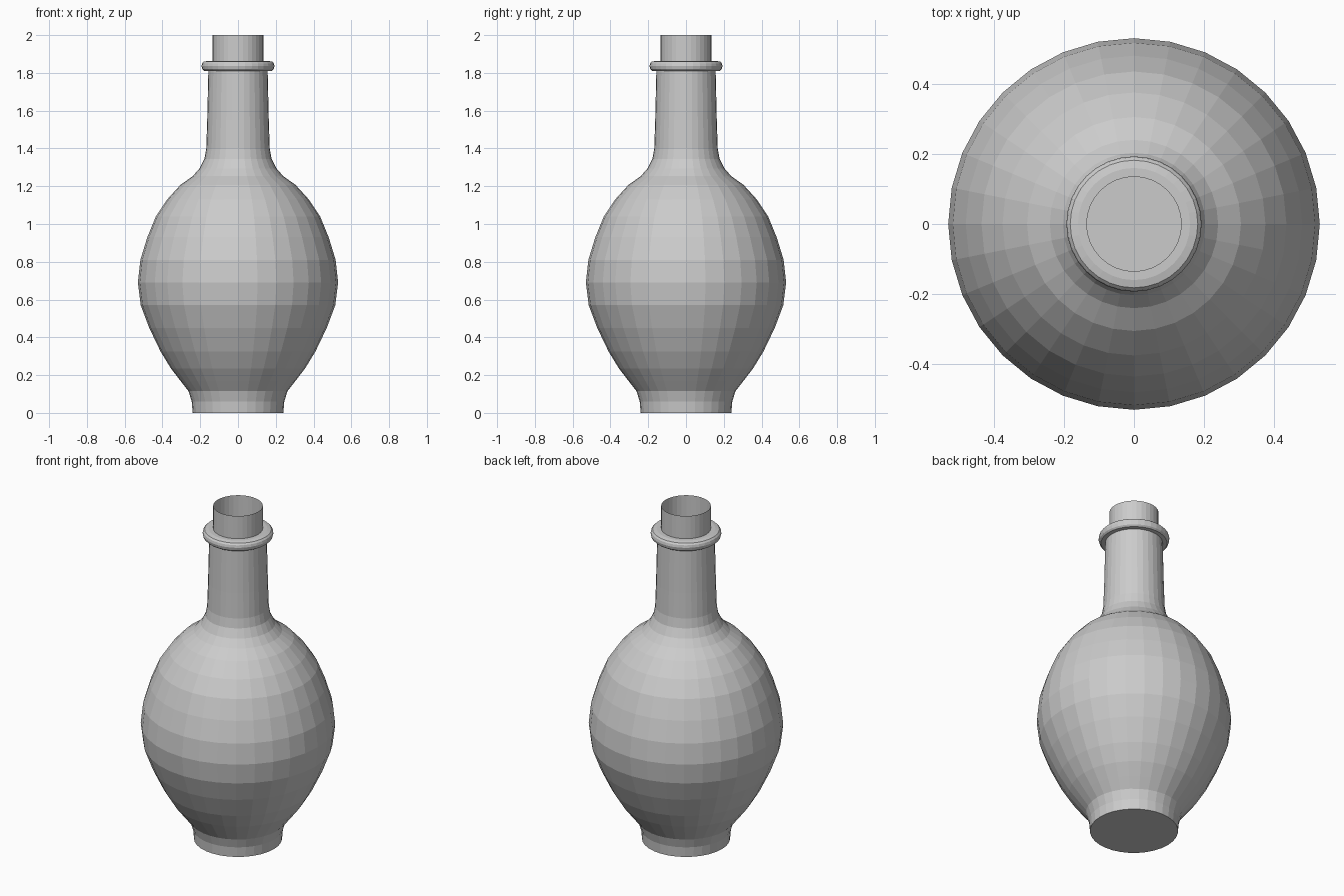
import bpy
import bmesh
from math import cos, sin, tau

SIDES = 32

cube = bpy.data.objects.get("Cube")
if cube:
    bpy.data.objects.remove(cube, do_unlink=True)

grey = bpy.data.materials.new("plain grey")
grey.use_nodes = True
colour = (0.6, 0.6, 0.6, 1)
grey.diffuse_color = colour
grey.node_tree.nodes["Principled BSDF"].inputs["Base Color"].default_value = colour


def lathe(name, profile, floor=False):
    """Turn (radius, height) points around z into a flat-faced shell."""
    bm = bmesh.new()
    rings = []
    for r, z in profile:
        rings.append([bm.verts.new((r * cos(tau * i / SIDES), r * sin(tau * i / SIDES), z))
                      for i in range(SIDES)])
    for low, high in zip(rings, rings[1:]):
        for i in range(SIDES):
            j = (i + 1) % SIDES
            bm.faces.new((low[i], low[j], high[j], high[i]))
    if floor:
        bm.faces.new(rings[0][::-1])
    mesh = bpy.data.meshes.new(name)
    bm.to_mesh(mesh)
    bm.free()
    mesh.materials.append(grey)
    obj = bpy.data.objects.new(name, mesh)
    bpy.context.collection.objects.link(obj)
    return obj


# Foot, round belly and slightly tapered neck, closed underneath
lathe("bottle_body", [
    (0.24, 0), (0.245, 0.06), (0.262, 0.115), (0.305, 0.17), (0.355, 0.235),
    (0.41, 0.325), (0.47, 0.45), (0.515, 0.57), (0.53, 0.69), (0.517, 0.81),
    (0.48, 0.93), (0.435, 1.04), (0.375, 1.13), (0.305, 1.207), (0.24, 1.253),
    (0.203, 1.295), (0.178, 1.345), (0.168, 1.4), (0.163, 1.55), (0.157, 1.81),
], floor=True)

# Rounded collar around the neck
lathe("neck_collar", [
    (0.157, 1.81), (0.18, 1.811), (0.189, 1.82), (0.193, 1.836),
    (0.19, 1.85), (0.182, 1.859), (0.16, 1.864), (0.135, 1.864),
])

# Thin open mouth above the collar
lathe("open_mouth", [(0.135, 1.864), (0.135, 2)])
